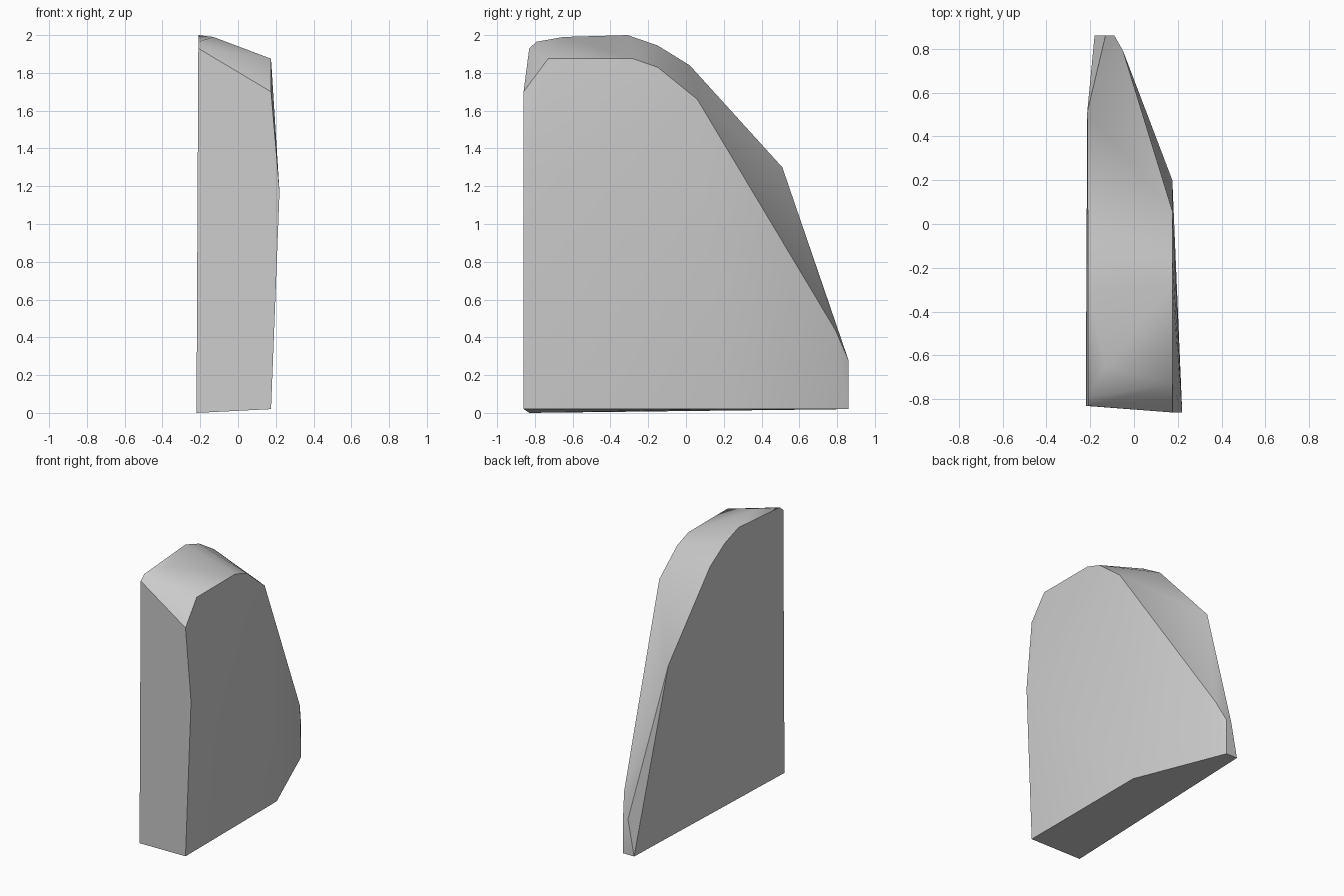
import bpy, bmesh, math

cube = bpy.data.objects.get("Cube")
if cube:
    bpy.data.objects.remove(cube, do_unlink=True)

grey = bpy.data.materials.new("stone_grey")
grey.use_nodes = True
colour = (0.6, 0.6, 0.6, 1)
grey.diffuse_color = colour
grey.node_tree.nodes["Principled BSDF"].inputs["Base Color"].default_value = colour

# Large flat side: outline as (y, z)
flat_side = [(-0.83, 0), (-0.83, 1.93), (-0.79, 1.965), (-0.31, 2.0),
             (-0.15, 1.945), (0.02, 1.84), (0.51, 1.30)]
# Smaller bevelled side: outline as (y, z)
bevel_side = [(-0.86, 0.02), (-0.86, 1.70), (-0.73, 1.875), (-0.28, 1.875),
              (-0.15, 1.83), (0.06, 1.66), (0.2, 0.02)]
points = [(-0.22 + 0.005 * z, y, z) for y, z in flat_side]
points += [(0.175, y, z) for y, z in bevel_side]
# Crown point, side bulge and narrow back edge
points += [(-0.13, -0.65, 1.99), (0.22, -0.86, 1.17), (-0.05, 0.79, 0.44),
           (-0.18, 0.86, 0.02), (-0.13, 0.86, 0.28),
           (-0.09, 0.86, 0.28), (-0.09, 0.86, 0.02)]

# Convex slab stretched over both outlines
bm = bmesh.new()
for p in points:
    bm.verts.new(p)
bmesh.ops.convex_hull(bm, input=bm.verts)
bmesh.ops.delete(bm, geom=[v for v in bm.verts if not v.link_faces], context='VERTS')
bmesh.ops.recalc_face_normals(bm, faces=bm.faces)
mesh = bpy.data.meshes.new("stone_slab")
bm.to_mesh(mesh)
bm.free()
mesh.materials.append(grey)
slab = bpy.data.objects.new("stone_slab", mesh)
bpy.context.collection.objects.link(slab)

bpy.ops.object.select_all(action='DESELECT')
slab.select_set(True)
bpy.context.view_layer.objects.active = slab
bpy.ops.object.shade_smooth_by_angle(angle=math.radians(30))
